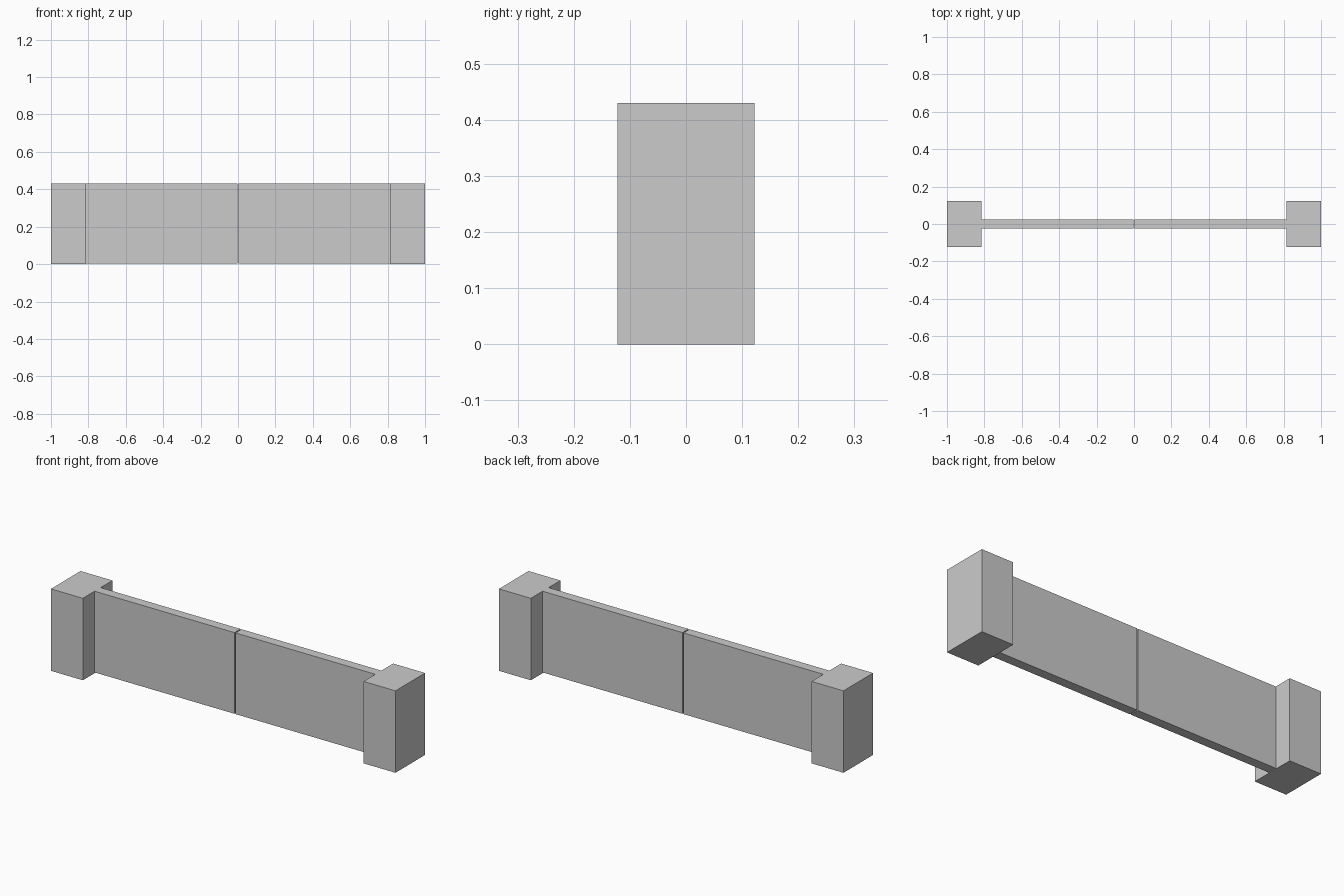
import bpy
import bmesh
from mathutils import Matrix

if "Cube" in bpy.data.objects:
    bpy.data.objects.remove(bpy.data.objects["Cube"])

grey = bpy.data.materials.new("light grey")
grey.diffuse_color = (0.6, 0.6, 0.6, 1.0)
grey.use_nodes = True
grey.node_tree.nodes["Principled BSDF"].inputs["Base Color"].default_value = grey.diffuse_color


def box(name, x0, x1, half_depth, z0, z1):
    """Axis-aligned box centred on y = 0."""
    bm = bmesh.new()
    size = Matrix.Diagonal((x1 - x0, 2 * half_depth, z1 - z0, 1))
    centre = Matrix.Translation(((x0 + x1) / 2, 0, (z0 + z1) / 2))
    bmesh.ops.create_cube(bm, size=1, matrix=centre @ size)
    mesh = bpy.data.meshes.new(name)
    bm.to_mesh(mesh)
    bm.free()
    mesh.materials.append(grey)
    obj = bpy.data.objects.new(name, mesh)
    bpy.context.collection.objects.link(obj)
    return obj


HEIGHT = 0.43
POST_INNER = 0.815

# End posts
box("left_post", -1.0, -POST_INNER, 0.1225, 0, HEIGHT)
box("right_post", POST_INNER, 1.0, 0.1225, 0, HEIGHT)

# Two thin gate leaves with a narrow gap in the middle, just clear of the ground
box("left_gate_leaf", -POST_INNER, -0.003, 0.025, 0.004, HEIGHT)
box("right_gate_leaf", 0.003, POST_INNER, 0.025, 0.004, HEIGHT)
